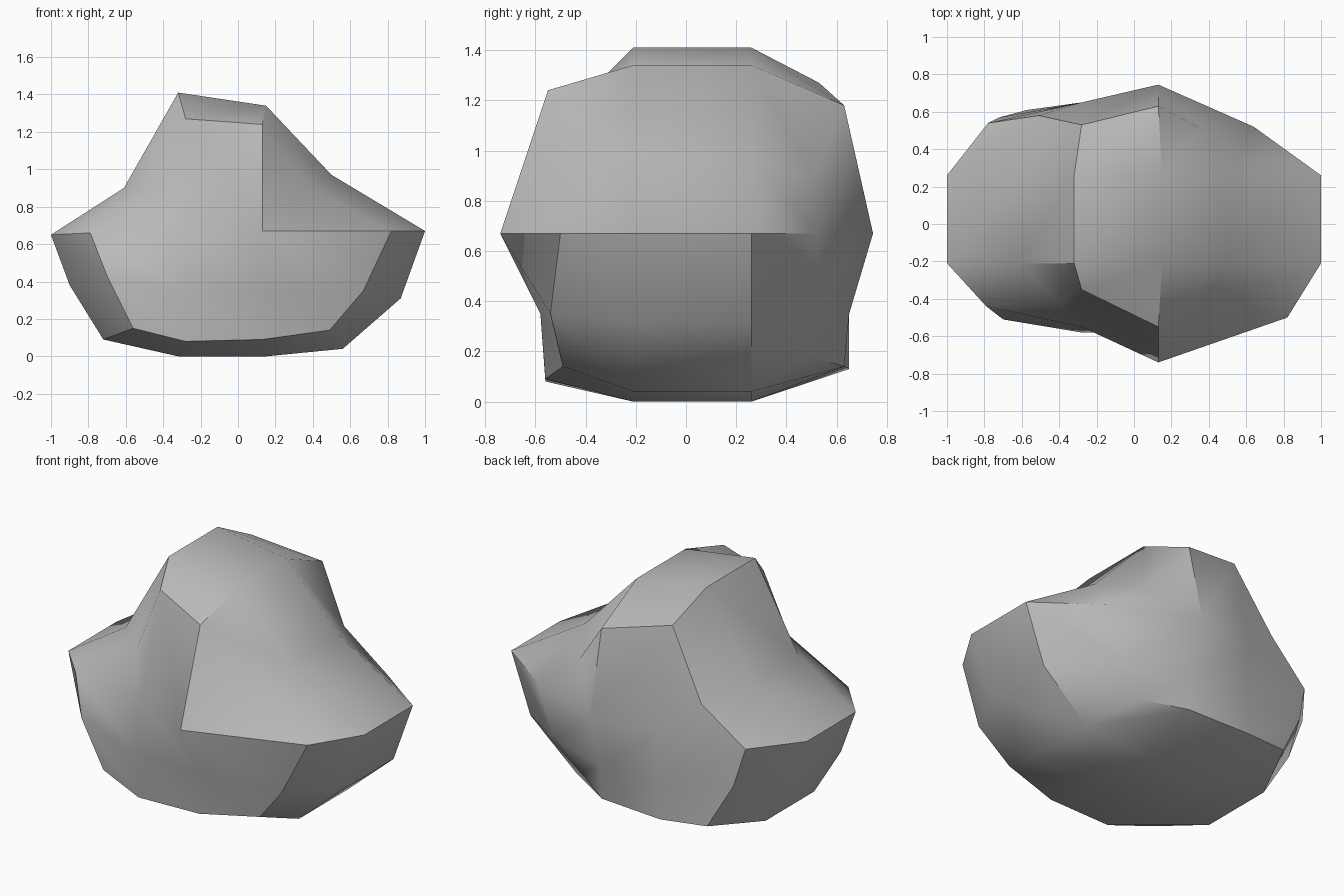
import bpy
import bmesh
import math

cube = bpy.data.objects.get("Cube")
if cube:
    bpy.data.objects.remove(cube, do_unlink=True)

# Girth outline (x, z), clockwise from the upper corner at -x
GIRTH = [(-.61, .9), (-.32, 1.41), (.15, 1.34), (.5, .97), (1, .67), (.87, .31),
         (.56, .04), (.15, 0), (-.32, 0), (-.72, .09), (-.9, .38), (-1, .65)]
GIRTH_Y = (-.21, .26)

# Rims of the front and back ends (x, y, z), in the same order
FRONT_RIM = [(-.4, -.42, .88), (-.28, -.35, 1.27), (.13, -.55, 1.24), (.39, -.42, .9),
             (.82, -.5, .67), (.67, -.54, .35), (.49, -.49, .14), (.13, -.56, .09),
             (-.28, -.56, .08), (-.56, -.5, .15), (-.7, -.51, .43), (-.79, -.44, .66)]
BACK_RIM = [(-.51, .58, .87), (-.28, .53, 1.27), (.13, .63, 1.18), (.36, .51, .89),
            (.64, .52, .67), (.53, .52, .36), (.36, .49, .18), (.13, .63, .14),
            (-.28, .65, .13), (-.57, .61, .15), (-.72, .57, .42), (-.78, .54, .65)]

# Bulge points inside each end: upper pair, then lower pair
FRONT_BULGE = [(-.28, -.55, .67), (.13, -.74, .67), (-.28, -.58, .35), (.13, -.58, .35)]
BACK_BULGE = [(-.28, .65, .67), (.13, .745, .67), (-.28, .65, .35), (.13, .65, .35)]


def add_band(bm, ring_a, ring_b):
    """Join two rings of vertices with a closed strip of quads."""
    count = len(ring_a)
    for i in range(count):
        j = (i + 1) % count
        bm.faces.new((ring_a[i], ring_a[j], ring_b[j], ring_b[i]))


def add_end(bm, rim, bulge):
    """Fill a rim with a three by three patch of quads."""
    inner = [bm.verts.new(p) for p in bulge]
    rows = [rim[0:4],
            [rim[11], inner[0], inner[1], rim[4]],
            [rim[10], inner[2], inner[3], rim[5]],
            [rim[9], rim[8], rim[7], rim[6]]]
    for upper, lower in zip(rows, rows[1:]):
        for c in range(3):
            bm.faces.new((upper[c], upper[c + 1], lower[c + 1], lower[c]))


def make_material(name, color):
    mat = bpy.data.materials.new(name)
    mat.use_nodes = True
    mat.diffuse_color = color
    bsdf = next(n for n in mat.node_tree.nodes if n.type == 'BSDF_PRINCIPLED')
    bsdf.inputs["Base Color"].default_value = color
    bsdf.inputs["Roughness"].default_value = .9
    return mat


# Boulder body: four rings joined by bands, closed by the two ends
bm = bmesh.new()
outlines = [FRONT_RIM]
outlines += [[(x, y, z) for x, z in GIRTH] for y in GIRTH_Y]
outlines.append(BACK_RIM)
rings = [[bm.verts.new(p) for p in outline] for outline in outlines]
for ring_a, ring_b in zip(rings, rings[1:]):
    add_band(bm, ring_a, ring_b)
add_end(bm, rings[0], FRONT_BULGE)
add_end(bm, rings[-1], BACK_BULGE)
bmesh.ops.recalc_face_normals(bm, faces=bm.faces)

mesh = bpy.data.meshes.new("boulder")
bm.to_mesh(mesh)
bm.free()
mesh.materials.append(make_material("stone grey", (.5, .5, .5, 1)))

boulder = bpy.data.objects.new("boulder", mesh)
bpy.context.collection.objects.link(boulder)

# Soft stone faces with crisp ridges
bpy.ops.object.select_all(action='DESELECT')
boulder.select_set(True)
bpy.context.view_layer.objects.active = boulder
bpy.ops.object.shade_smooth_by_angle(angle=math.radians(40))
